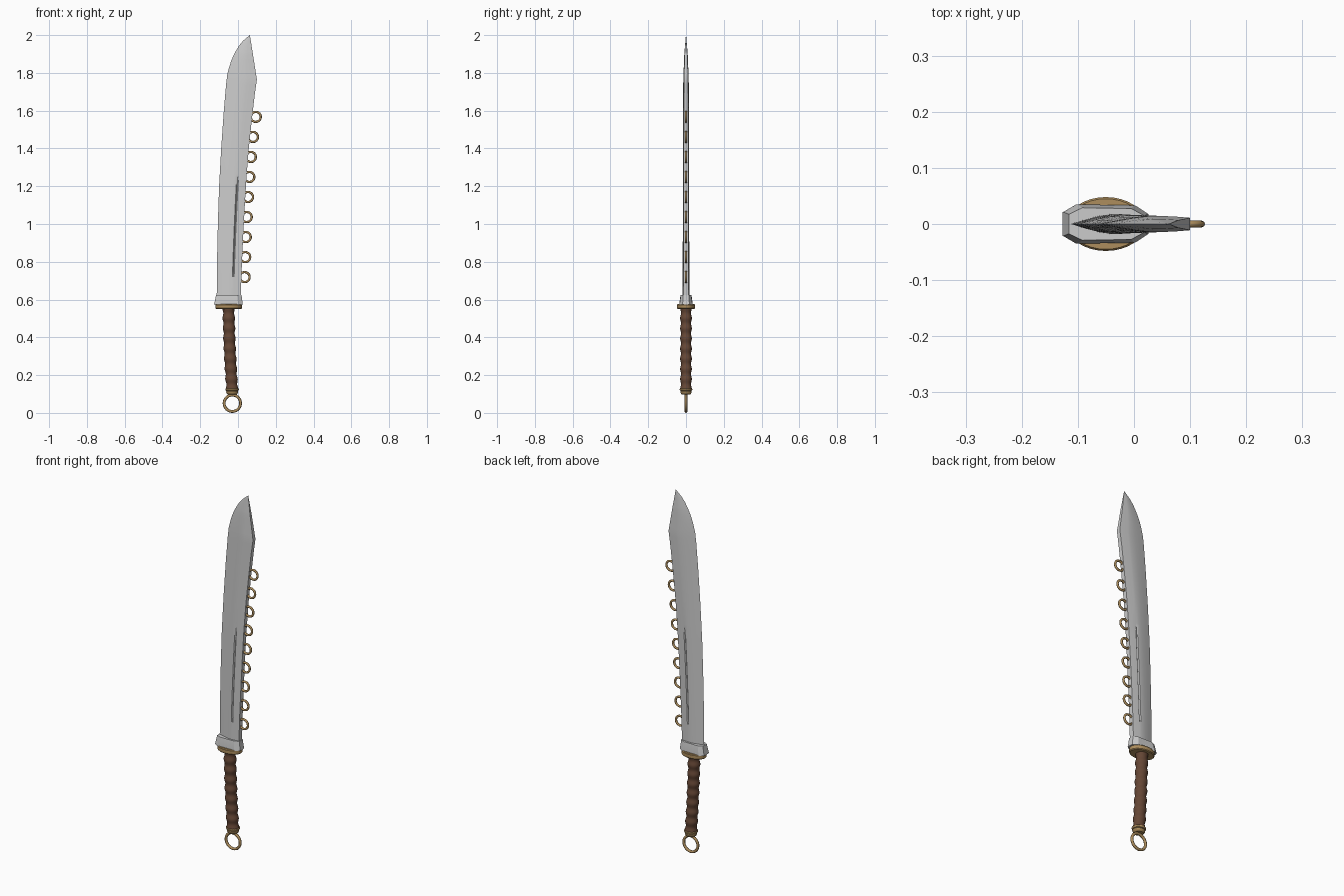
import bpy, bmesh, math
from math import sin, cos, pi

if "Cube" in bpy.data.objects:
    bpy.data.objects.remove(bpy.data.objects["Cube"])


def material(name, rgb):
    m = bpy.data.materials.new(name)
    m.diffuse_color = (*rgb, 1)
    m.use_nodes = True
    m.node_tree.nodes["Principled BSDF"].inputs["Base Color"].default_value = m.diffuse_color
    return m


brass = material("brass", (0.42, 0.27, 0.11))
leather = material("leather", (0.13, 0.062, 0.036))


def finish(ob, mat=None, angle=30):
    if mat:
        ob.data.materials.append(mat)
    bpy.ops.object.select_all(action='DESELECT')
    ob.select_set(True)
    bpy.context.view_layer.objects.active = ob
    bpy.ops.object.shade_smooth_by_angle(angle=math.radians(angle))


def loft(name, sections, mat=None, angle=30):
    """Skin a stack of equal-length closed sections and cap both ends."""
    bm = bmesh.new()
    rows = [[bm.verts.new(p) for p in s] for s in sections]
    n = len(rows[0])
    for a, b in zip(rows, rows[1:]):
        for i in range(n):
            j = (i + 1) % n
            bm.faces.new((a[i], a[j], b[j], b[i]))
    bm.faces.new(rows[0][::-1])
    bm.faces.new(rows[-1])
    bmesh.ops.remove_doubles(bm, verts=bm.verts, dist=1e-5)
    bmesh.ops.recalc_face_normals(bm, faces=bm.faces)
    me = bpy.data.meshes.new(name)
    bm.to_mesh(me)
    bm.free()
    ob = bpy.data.objects.new(name, me)
    bpy.context.collection.objects.link(ob)
    finish(ob, mat, angle)
    return ob


def lerp(table, z):
    for (z0, v0), (z1, v1) in zip(table, table[1:]):
        if z <= z1:
            return v0 + (v1 - v0) * max(0, z - z0) / (z1 - z0)
    return table[-1][1]


def ellipse(cx, rx, ry, z, n=32):
    return [(cx + rx * cos(2 * pi * i / n), ry * sin(2 * pi * i / n), z) for i in range(n)]


def ring(name, x, z, major, minor):
    bpy.ops.mesh.primitive_torus_add(location=(x, 0, z), rotation=(pi / 2, 0, 0),
                                     major_radius=major, minor_radius=minor,
                                     major_segments=32, minor_segments=8)
    ob = bpy.context.object
    ob.name = name
    finish(ob, brass, 60)


# Blade: cutting edge on the left, flat spine on the right, narrow groove each side
edge = [(0.58, -0.113), (0.8, -0.111), (1.02, -0.106), (1.2, -0.1), (1.4, -0.089), (1.6, -0.075),
        (1.74, -0.063), (1.79, -0.057), (1.83, -0.047), (1.87, -0.034), (1.91, -0.015),
        (1.945, 0.006), (1.97, 0.027), (1.99, 0.05), (2.0, 0.0625)]
spine = [(0.58, 0.014), (0.75, 0.019), (0.93, 0.027), (1.1, 0.036), (1.25, 0.045), (1.4, 0.057),
         (1.55, 0.073), (1.68, 0.088), (1.765, 0.1), (2.0, 0.063)]
thick = [(0.58, 0.018), (1.2, 0.0165), (1.765, 0.0145), (1.9, 0.009), (2.0, 0.0005)]
groove = [(0.72, 0), (0.74, 0.006), (1.2, 0.005), (1.27, 0)]
zs = sorted({z for t in (edge, spine, thick, groove) for z, _ in t})
sections = []
for z in zs:
    l, r, t, g = (lerp(k, z) for k in (edge, spine, thick, groove))
    half = [(0.2, 0.45 * t), (0.4, 0.82 * t), (0.55, 0.98 * t), (0.635, t),
            (0.67, t - g), (0.705, 0.98 * t), (0.85, 0.9 * t), (1, 0.76 * t)]
    s = [(0, 0)] + [(u, -y) for u, y in half] + half[::-1]
    sections.append([(l + (r - l) * u, y, z) for u, y in s])
loft("blade", sections, angle=25)


# Collar: faceted sleeve narrowing upward around the blade root
def collar_section(x0, x1, w, z):
    c = 0.024
    half = [(x0, 0.6 * w), (x0 + c, w), (x1 - c, 0.95 * w), (x1, 0.5 * w)]
    return [(x, y, z) for x, y in half] + [(x, -y, z) for x, y in half[::-1]]


loft("collar", [collar_section(-0.127, 0.026, 0.035, 0.574),
                collar_section(-0.125, 0.024, 0.035, 0.582),
                collar_section(-0.116, 0.019, 0.029, 0.624)], angle=15)

# Guard: oval disc with a softened rim
loft("guard", [ellipse(-0.05, 0.066, 0.045, 0.550), ellipse(-0.05, 0.07, 0.048, 0.554),
               ellipse(-0.05, 0.07, 0.048, 0.572), ellipse(-0.05, 0.066, 0.045, 0.576)], brass)

# Grip: slightly bowed handle with wrapped swells
rows = []
for i in range(73):
    k = i / 72
    z = 0.125 + 0.43 * k
    swell = 0.0308 + 0.0025 * cos(2 * pi * 8 * k)
    cx = -0.031 - 0.019 * k - 0.003 * sin(pi * k)
    rows.append(ellipse(cx, swell, swell * 0.93, z, 24))
loft("grip", rows, leather, 60)

# Pommel cap: two stepped brass bands
profile = [(0.024, 0.098), (0.029, 0.103), (0.032, 0.108), (0.032, 0.113), (0.029, 0.116),
           (0.034, 0.118), (0.036, 0.122), (0.036, 0.127), (0.032, 0.130)]
loft("pommel_cap", [ellipse(-0.031, r, r * 0.93, z) for r, z in profile], brass)

# Pommel ring
ring("pommel_ring", -0.03, 0.051, 0.0435, 0.0075)

# Spine rings: nine brass loops threaded along the back of the blade
ring_x = [0.035, 0.038, 0.041, 0.046, 0.053, 0.06, 0.068, 0.079, 0.094]
for i, x in enumerate(ring_x):
    ring(f"spine_ring_{i + 1}", x, 0.719 + i * 0.106, 0.0265, 0.006)
